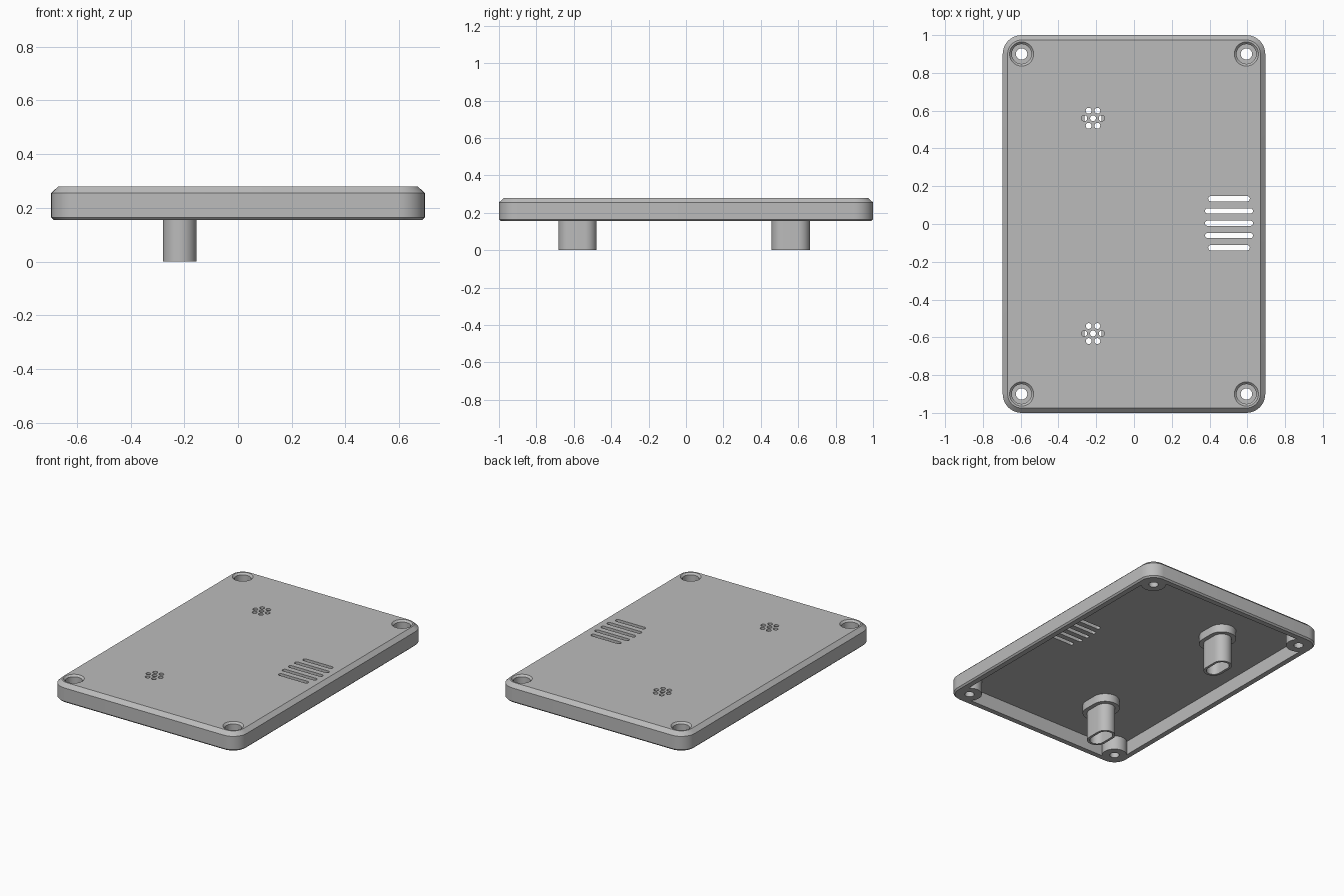
import bpy, bmesh, math

if "Cube" in bpy.data.objects:
    bpy.data.objects.remove(bpy.data.objects["Cube"], do_unlink=True)

grey = bpy.data.materials.new("plain_grey")
grey.use_nodes = True
grey.diffuse_color = (0.5, 0.5, 0.5, 1)
grey.node_tree.nodes["Principled BSDF"].inputs["Base Color"].default_value = (0.5, 0.5, 0.5, 1)

BOTTOM, CEILING, TOP = 0.155, 0.25, 0.28
SEGS = 10


def outline(cx, cy, hx, hy, r):
    """Rounded rectangle; r equal to hx or hy gives a stadium or a circle."""
    pts = []
    for i, (sx, sy) in enumerate([(1, 1), (-1, 1), (-1, -1), (1, -1)]):
        for k in range(SEGS + 1):
            a = math.pi / 2 * (i + k / SEGS)
            pts.append((cx + sx * (hx - r) + r * math.cos(a),
                        cy + sy * (hy - r) + r * math.sin(a)))
    return pts


def add_stack(bm, cx, cy, hx, hy, r, levels, ring=False):
    """Skin a run of (inset, z) outlines, capped or closed into a ring."""
    loops = []
    for inset, z in levels:
        pts = outline(cx, cy, hx - inset, hy - inset, r - inset)
        loops.append([bm.verts.new((x, y, z)) for x, y in pts])
    pairs = list(zip(loops, loops[1:]))
    if ring:
        pairs.append((loops[-1], loops[0]))
    else:
        bm.faces.new(loops[0][::-1])
        bm.faces.new(loops[-1])
    for a, b in pairs:
        for i in range(len(a)):
            j = (i + 1) % len(a)
            bm.faces.new((a[i], a[j], b[j], b[i]))


def make(name, stacks, ring=False):
    bm = bmesh.new()
    for s in stacks:
        add_stack(bm, *s, ring=ring)
    bmesh.ops.remove_doubles(bm, verts=bm.verts, dist=1e-5)
    bmesh.ops.recalc_face_normals(bm, faces=bm.faces)
    mesh = bpy.data.meshes.new(name)
    bm.to_mesh(mesh)
    bm.free()
    mesh.materials.append(grey)
    obj = bpy.data.objects.new(name, mesh)
    bpy.context.collection.objects.link(obj)
    return obj


def boolean(target, tool, operation):
    mod = target.modifiers.new(tool.name, "BOOLEAN")
    mod.operation, mod.solver, mod.object = operation, "EXACT", tool
    bpy.context.view_layer.objects.active = target
    bpy.ops.object.modifier_apply(modifier=mod.name)
    bpy.data.objects.remove(tool, do_unlink=True)


def disc(x, y, r, levels):
    return (x, y, r, r, r, levels)


# Hollow lid with chamfered rims
lid = make("lid", [(0, 0, 0.695, 1.0, 0.1, [
    (0.045, CEILING), (0.045, BOTTOM), (0.01, BOTTOM), (0, BOTTOM + 0.01),
    (0, 0.255), (0.026, TOP)])])

# Screw bosses in the corners
corners = [(x, y) for x in (-0.595, 0.595) for y in (-0.9, 0.9)]
boolean(lid, make("bosses", [disc(x, y, 0.078, [(0, BOTTOM), (0, 0.265)])
                             for x, y in corners]), "UNION")

# Stepped screw holes
boolean(lid, make("screw_holes", [disc(x, y, 0.064, [
    (0.034, 0.1), (0.034, 0.195), (0.012, 0.195), (0.012, TOP - 0.012),
    (0, TOP), (0, 0.32)]) for x, y in corners]), "DIFFERENCE")

# Vent slots, the outer two shorter
through = [(0, 0.22), (0, 0.32)]
slots = [(0.503, 0.004 + i * 0.065, 0.11 if abs(i) == 2 else 0.127, 0.014, 0.014, through)
         for i in range(-2, 3)]
boolean(lid, make("vent_slots", slots), "DIFFERENCE")

# Hexagonal clusters of small holes, one above each tube
tubes = {"front_tube": (-0.217, -0.58), "back_tube": (-0.217, 0.56)}
pins = []
for x, y in tubes.values():
    pins.append(disc(x, y, 0.0155, through))
    for k in range(6):
        a = k * math.pi / 3
        pins.append(disc(x + 0.046 * math.cos(a), y + 0.046 * math.sin(a), 0.0155, through))
boolean(lid, make("cluster_holes", pins), "DIFFERENCE")

# Hanging oval tubes with a collar at the root
parts = [lid]
for name, (x, y) in tubes.items():
    parts.append(make(name, [(x, y, 0.0625, 0.1025, 0.0625, [
        (0.0165, CEILING), (0.0165, 0), (0, 0), (0, 0.195),
        (-0.028, 0.195), (-0.028, CEILING)])], ring=True))

# Smooth the curved walls and keep the edges crisp
for obj in parts:
    bpy.ops.object.select_all(action="DESELECT")
    obj.select_set(True)
    bpy.context.view_layer.objects.active = obj
    bpy.ops.object.shade_smooth_by_angle(angle=math.radians(30))
